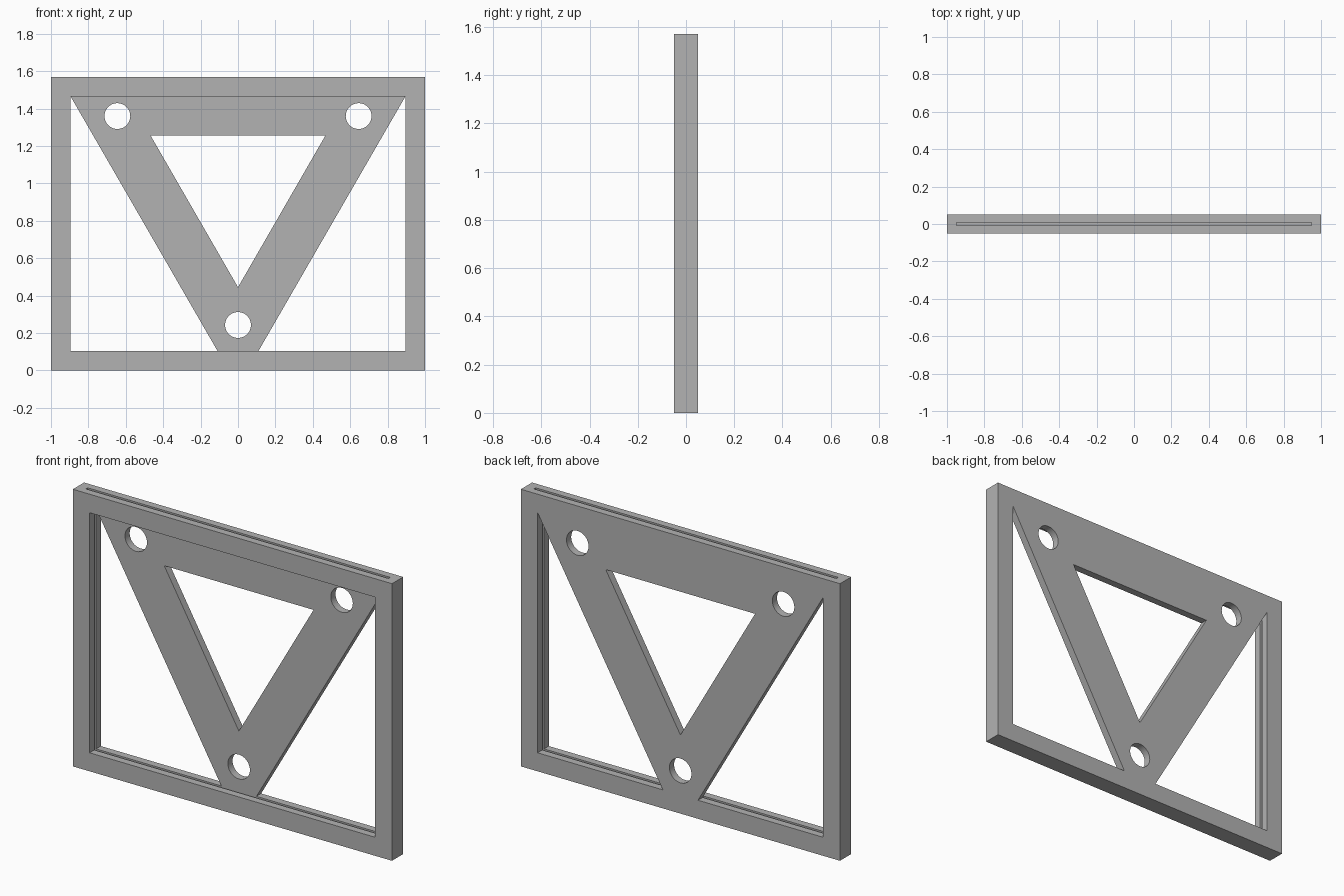
import bpy
import math
from mathutils import Vector

cube = bpy.data.objects.get("Cube")
if cube:
    bpy.data.objects.remove(cube, do_unlink=True)

# Main dimensions
HEIGHT = 1.57
HALF_DEPTH = 0.05
RIM = 0.105            # width of the border
SLOT = 0.008           # half the slot thickness
SLOT_INSET = 0.052     # how far the slot stays from the outer edge
INNER_X = 1 - RIM
INNER_TOP = HEIGHT - RIM
FOOT_X = 0.11          # half width of the bracket's foot

grey = bpy.data.materials.new("mid grey")
grey.use_nodes = True
COLOUR = (0.45, 0.45, 0.45, 1)
grey.diffuse_color = COLOUR
grey.node_tree.nodes["Principled BSDF"].inputs["Base Color"].default_value = COLOUR


def prism(name, outline, y0, y1):
    """Extrude an (x, z) outline, anticlockwise from the front, along y."""
    n = len(outline)
    verts = [Vector((x, y, z)) for y in (y0, y1) for x, z in outline]
    faces = [list(range(n)), list(range(2 * n - 1, n - 1, -1))]
    faces += [[i, i + n, (i + 1) % n + n, (i + 1) % n] for i in range(n)]
    mesh = bpy.data.meshes.new(name)
    mesh.from_pydata(verts, [], faces)
    mesh.materials.append(grey)
    obj = bpy.data.objects.new(name, mesh)
    bpy.context.collection.objects.link(obj)
    return obj


def rect(x0, x1, z0, z1):
    return [(x0, z0), (x1, z0), (x1, z1), (x0, z1)]


def circle(cx, cz, r, n=48):
    return [(cx + r * math.cos(2 * math.pi * i / n),
             cz + r * math.sin(2 * math.pi * i / n)) for i in range(n)]


def cut(target, cutter):
    """Subtract the cutter from the target and remove it."""
    mod = target.modifiers.new("cut", "BOOLEAN")
    mod.operation = "DIFFERENCE"
    mod.solver = "EXACT"
    mod.object = cutter
    bpy.context.view_layer.objects.active = target
    bpy.ops.object.modifier_apply(modifier=mod.name)
    bpy.data.objects.remove(cutter, do_unlink=True)


# Frame blank
frame = prism("frame_with_bracket", rect(-1, 1, 0, HEIGHT), -HALF_DEPTH, HALF_DEPTH)

# Front recess that leaves the bracket on the back half
cut(frame, prism("recess", rect(-INNER_X, INNER_X, RIM, INNER_TOP), -1, SLOT))

# Side openings beside the V-shaped bracket
cut(frame, prism("left_opening", [(FOOT_X, RIM), (INNER_X, RIM), (INNER_X, INNER_TOP)], -1, 1))
cut(frame, prism("right_opening", [(-INNER_X, RIM), (-FOOT_X, RIM), (-INNER_X, INNER_TOP)], -1, 1))

# Central triangular window
cut(frame, prism("window", [(0, 0.445), (0.468, 1.257), (-0.468, 1.257)], -1, 1))

# Bolt holes
for x, z in ((-0.645, 1.36), (0.645, 1.36), (0, 0.243)):
    cut(frame, prism("hole", circle(x, z, 0.069), -1, 1))

# Panel slot, open at the top and grooved into both sides and the bottom
cut(frame, prism("slot", rect(SLOT_INSET - 1, 1 - SLOT_INSET, SLOT_INSET, HEIGHT + 1), -SLOT, SLOT))

# Smooth hole walls, sharp edges elsewhere
bpy.ops.object.select_all(action="DESELECT")
frame.select_set(True)
bpy.context.view_layer.objects.active = frame
bpy.ops.object.shade_smooth_by_angle(angle=math.radians(30))
